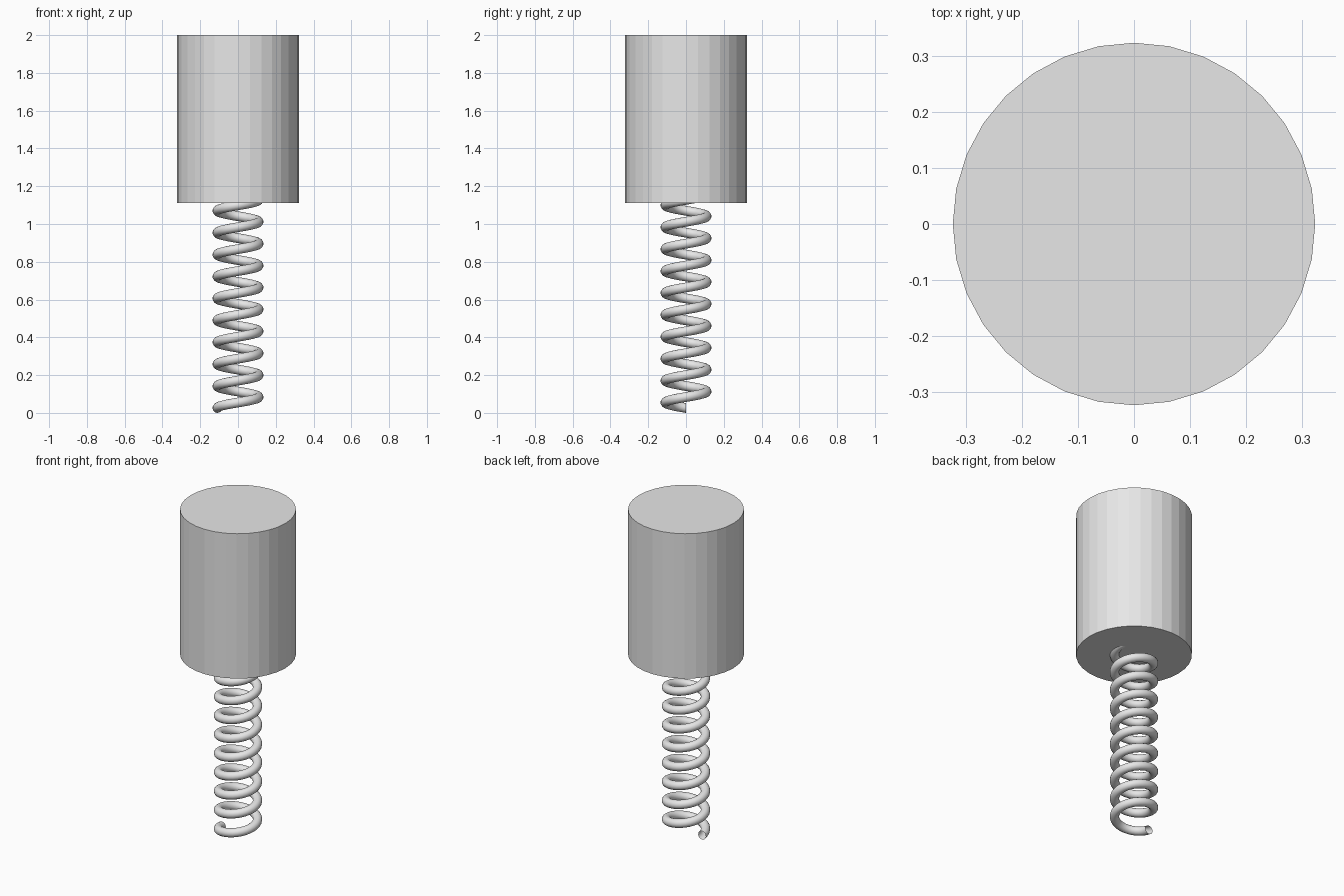
import bpy, bmesh, math
from mathutils import Matrix

if "Cube" in bpy.data.objects:
    bpy.data.objects.remove(bpy.data.objects["Cube"])

grey = bpy.data.materials.new("light grey")
grey.use_nodes = True
colour = (0.8, 0.8, 0.8, 1)
grey.diffuse_color = colour
grey.node_tree.nodes["Principled BSDF"].inputs["Base Color"].default_value = colour


def add_object(name, bm):
    mesh = bpy.data.meshes.new(name)
    bm.to_mesh(mesh)
    bm.free()
    mesh.materials.append(grey)
    obj = bpy.data.objects.new(name, mesh)
    bpy.context.collection.objects.link(obj)
    return obj


# Faceted cylinder head
BOTTOM, TOP, RADIUS = 1.11, 2.0, 0.323
bm = bmesh.new()
bmesh.ops.create_cone(bm, cap_ends=True, segments=32, radius1=RADIUS, radius2=RADIUS,
                      depth=TOP - BOTTOM,
                      matrix=Matrix.Translation((0, 0, (TOP + BOTTOM) / 2)))
add_object("cylinder_head", bm)

# Coil spring: an upright wire section swept around z, starting on the right
WIRE, COIL, PITCH, TURNS = 0.026, 0.109, 0.116, 10
bm = bmesh.new()
bmesh.ops.create_circle(bm, segments=16, radius=WIRE,
                        matrix=Matrix.Translation((-COIL, 0, WIRE))
                        @ Matrix.Rotation(math.pi / 2, 4, "X"))
spring = add_object("coil_spring", bm)
screw = spring.modifiers.new("coil", "SCREW")
screw.axis = "Z"
screw.angle = 2 * math.pi
screw.screw_offset = PITCH
screw.iterations = TURNS
screw.steps = screw.render_steps = 32
screw.use_normal_calculate = True
screw.use_smooth_shade = True
